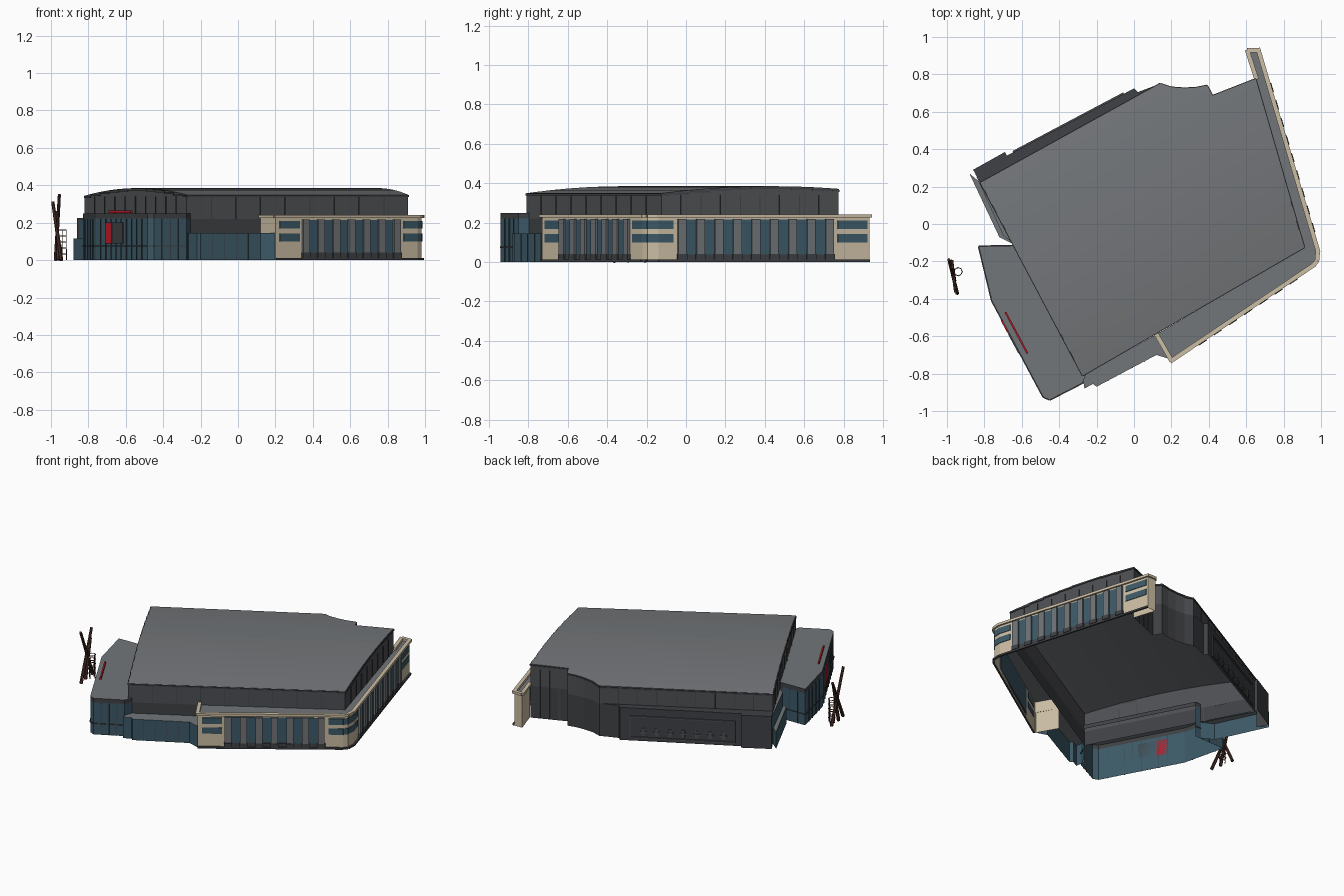
import bpy, bmesh, math
from mathutils import Vector

if "Cube" in bpy.data.objects:
    bpy.data.objects.remove(bpy.data.objects["Cube"])

COLORS = {"roof": (.17, .18, .19), "dark": (.05, .052, .058), "fascia": (.075, .078, .085),
          "teal": (.045, .10, .135), "tan": (.60, .51, .37), "pier": (.16, .17, .18),
          "brown": (.06, .025, .018), "red": (.5, .01, .02)}
MATS = {}
for n, c in COLORS.items():
    MATS[n] = bpy.data.materials.new(n)
    MATS[n].diffuse_color = (*c, 1)
parts = {}


def part(name, color):
    return parts.setdefault(name, (bmesh.new(), color))[0]


def wall(name, color, pts, z0, z1, closed=False):
    bm = part(name, color)
    for a, b in zip(pts, pts[1:] + (pts[:1] if closed else [])):
        bm.faces.new([bm.verts.new(p) for p in ((*a, z0), (*b, z0), (*b, z1), (*a, z1))])


def deck(name, color, pts, z):
    bm = part(name, color)
    return bm.faces.new([bm.verts.new((*p, z)) for p in pts])


def slab(name, color, a, b, t0, t1, z0, z1, d0, d1):
    """Box along the plan line a-b: t is distance fraction, d is outward depth."""
    bm = part(name, color)
    a, b = Vector(a), Vector(b)
    n = Vector((b.y - a.y, a.x - b.x)).normalized()
    q = [a.lerp(b, t) + n * d for t, d in ((t0, d1), (t1, d1), (t1, d0), (t0, d0))]
    lo = [bm.verts.new((*p, z0)) for p in q]
    hi = [bm.verts.new((*p, z1)) for p in q]
    bm.faces.new(hi)
    bm.faces.new(lo[::-1])
    for i in range(4):
        j = (i + 1) % 4
        bm.faces.new((lo[i], lo[j], hi[j], hi[i]))


def ribs(name, color, a, b, n, z0, z1, w=.004, d=.004):
    L = (Vector(b) - Vector(a)).length
    for i in range(1, n):
        slab(name, color, a, b, i / n - w / 2 / L, i / n + w / 2 / L, z0, z1, 0, d)


def beam(name, color, a, b, r):
    bm = part(name, color)
    a, b = Vector(a), Vector(b)
    m = (b - a).to_track_quat('Z', 'Y').to_matrix().to_4x4()
    m.translation = (a + b) / 2
    bmesh.ops.create_cone(bm, cap_ends=True, segments=6, radius1=r, radius2=r * .8,
                          depth=(b - a).length, matrix=m)


# Arched arena roof: plan outline cut into strips, then lifted to the arch
ROOF = [(-.82, .22), (-.275, -.81), (.91, -.125), (.65, .775), (.42, .685), (.39, .74),
        (.33, .728), (.27, .725), (.2, .73), (.14, .75)]
AX = Vector((-.5, .866, 0))


def arch(p):
    return .385 - .038 * (p.dot(AX) / .58) ** 2


bm = part("arena_roof", "roof")
bm.faces.new([bm.verts.new((*p, 0)) for p in ROOF])
for i in range(-5, 6):
    bmesh.ops.bisect_plane(bm, geom=bm.verts[:] + bm.edges[:] + bm.faces[:],
                           plane_co=AX * i * .105, plane_no=AX)
for v in bm.verts:
    v.co.z = arch(v.co)
# Upper fascia hangs from the roof rim
fb = part("upper_fascia", "fascia")
for e in bm.edges:
    if e.is_boundary:
        l = e.link_loops[0]
        a, b = l.vert.co, l.link_loop_next.vert.co
        fb.faces.new([fb.verts.new(p) for p in ((a.x, a.y, .22), (b.x, b.y, .22), b, a)])
        slab("roof_trim", "dark", a.xy, b.xy, 0, 1, min(a.z, b.z) - .012, min(a.z, b.z) - .002, 0, .005)
for a, b, n in zip(ROOF[:3], ROOF[1:4], (10, 9, 9)):
    ribs("fascia_seams", "dark", a, b, n, .22, .34)
ribs("fascia_seams", "dark", ROOF[-1], ROOF[0], 9, .22, .34)

# Lower arena walls: raised at the front, down to the ground at the back
wall("arena_wall", "dark", ROOF[:4], .12, .22)
wall("arena_back_wall", "dark", ROOF[3:], 0, .22)
ribs("back_wall_seams", "fascia", ROOF[3], ROOF[4], 4, 0, .34)

# Back ledge with a relief panel
LEDGE = [(.14, .75), (.02, .705), (0, .725), (-.68, .365), (-.69, .385), (-.86, .29), (-.82, .22)]
wall("back_ledge_wall", "dark", LEDGE, 0, .225)
deck("back_ledge_top", "dark", LEDGE, .225)
A, B = LEDGE[2], LEDGE[3]
for z in (.02, .165):
    slab("relief_frame", "fascia", A, B, .08, .95, z, z + .008, 0, .008)
for t in (.08, .94):
    slab("relief_frame", "fascia", A, B, t, t + .01, .02, .17, 0, .008)
for i in range(7):
    t = .18 + i * .11
    slab("relief_figures", "fascia", A, B, t, t + .025, .04, .09, 0, .006)
    slab("relief_figures", "fascia", A, B, t - .015, t + .04, .06, .07, 0, .008)

# Stepped wing on the left side
for pts, z0, z1 in (([(-.82, .22), (-.88, .27), (-.72, -.07), (-.64, -.11)], 0, .115),
                    ([(-.82, .22), (-.85, .27), (-.7, -.06), (-.65, -.1)], .115, .215)):
    wall("left_wing_wall", "teal", pts, z0, z1)
    deck("left_wing_roof", "roof", pts, z1)

# Entrance block with sloped cap
BLOCK = [(-.6, -.115), (-.83, -.12), (-.76, -.41), (-.485, -.925), (-.45, -.94), (-.275, -.85), (-.25, -.79)]
wall("entrance_wall", "teal", BLOCK, 0, .222)
f = deck("entrance_roof", "roof", BLOCK, .25)
cap = parts["entrance_roof"][0]
rim = bmesh.ops.inset_region(cap, faces=[f], thickness=.03, use_boundary=True)["faces"]
top = set(f.verts)
for v in cap.verts:
    if v not in top:
        v.co.z = .222
for r in rim:
    r.material_index = 1
for a, b, n in zip(BLOCK[:-1], BLOCK[1:], (4, 5, 10, 1, 4, 1)):
    ribs("entrance_mullions", "dark", a, b, n, 0, .22)
    slab("entrance_rail", "dark", a, b, 0, 1, .072, .078, 0, .005)
A, B = BLOCK[2], BLOCK[3]
slab("red_banner", "red", A, B, .2, .33, .09, .2, 0, .008)
slab("dark_banner", "dark", A, B, .34, .54, .09, .2, 0, .008)
slab("red_roof_sign", "red", A, B, .15, .58, .253, .266, -.04, -.03)

# Low front wing
LOW = [(-.275, -.81), (-.265, -.88), (-.22, -.855), (-.2, -.87), (.12, -.7), (.2, -.725), (.12, -.59)]
wall("front_wing_wall", "teal", LOW[:-1], 0, .145)
deck("front_wing_roof", "roof", LOW, .145)
ribs("front_wing_seams", "dark", LOW[3], LOW[4], 5, 0, .145, .003, .003)

# Tan facade wrapping the front right corner
FAC = [(.12, -.59), (.2, -.73), (.96, -.22), (.98, -.195), (.982, -.14), (.665, .93), (.605, .93), (.655, .775)]
wall("facade_wall", "tan", FAC, 0, .228)
deck("facade_roof", "roof", FAC + [(.91, -.125)], .222)
for a, b in zip(FAC, FAC[1:]):
    slab("facade_parapet", "tan", a, b, -.01, 1.01, .225, .242, -.012, .012)
for a, b in zip(FAC[1:5], FAC[2:6]):
    slab("facade_plinth", "dark", a, b, 0, 1, 0, .012, 0, .012)


def facade(a, b, t0, t1, n, ends):
    # Glazed bays between grey piers, dark splayed bases below
    slab("facade_glazing", "teal", a, b, t0, t1, .035, .215, -.002, .003)
    slab("facade_base", "dark", a, b, t0, t1, .012, .038, 0, .006)
    step = (t1 - t0) / n
    for i in range(n + 1):
        c = t0 + i * step
        slab("facade_piers", "pier", a, b, c - step * .22, c + step * .22, .04, .218, 0, .014)
        slab("pier_feet", "dark", a, b, c - step * .26, c + step * .26, .012, .04, 0, .016)
    # Ribbon windows in the solid ends
    for e0, e1 in ends:
        for z in (.1, .168):
            slab("ribbon_windows", "teal", a, b, e0, e1, z, z + .042, -.002, .004)


facade(FAC[1], FAC[2], .21, .85, 6, ((.03, .17), (.9, 1)))
facade(FAC[4], FAC[5], .11, .81, 8, ((0, .07), (.85, .99)))
for i in (2, 3):
    for z in (.1, .168):
        slab("ribbon_windows", "teal", FAC[i], FAC[i + 1], 0, 1, z, z + .042, -.002, .004)

# Outdoor sculpture: leaning beams and a round lattice
beam("sculpture_beams", "brown", (-.945, -.37, 0), (-.99, -.19, .31), .011)
beam("sculpture_beams", "brown", (-.975, -.2, 0), (-.955, -.36, .35), .011)
beam("sculpture_beams", "brown", (-.96, -.3, 0), (-.97, -.23, .26), .011)
ring = [(-.94 + .022 * math.cos(k * math.pi / 4), -.255 + .022 * math.sin(k * math.pi / 4)) for k in range(8)]
for k in range(8):
    p, q = ring[k], ring[(k + 1) % 8]
    if k % 2 == 0:
        beam("sculpture_lattice", "brown", (*p, 0), (*p, .16), .003)
    for j in range(1, 6):
        beam("sculpture_lattice", "brown", (*p, j * .032), (*q, j * .032), .003)

for name, (bm, color) in parts.items():
    me = bpy.data.meshes.new(name)
    bm.normal_update()
    bm.to_mesh(me)
    bm.free()
    me.materials.append(MATS[color])
    if name == "entrance_roof":
        me.materials.append(MATS["dark"])
    bpy.context.collection.objects.link(bpy.data.objects.new(name, me))

for m in bpy.data.materials:
    if m.users and not m.is_grease_pencil:
        m.use_nodes = True
        m.node_tree.nodes["Principled BSDF"].inputs["Base Color"].default_value = m.diffuse_color
